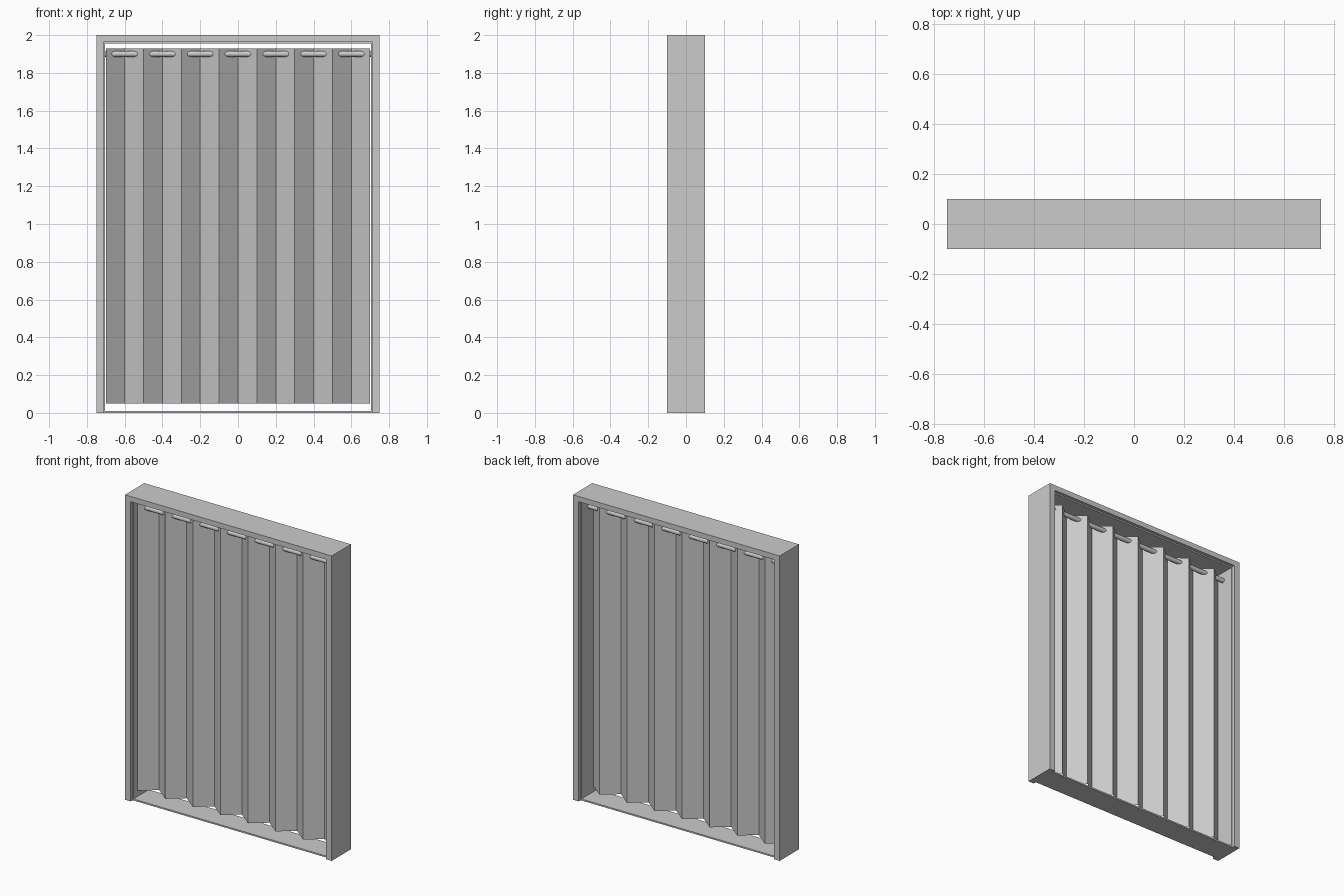
import bpy, bmesh, math

if "Cube" in bpy.data.objects:
    bpy.data.objects.remove(bpy.data.objects["Cube"])


def box(name, x0, x1, y0, y1, z0, z1):
    bpy.ops.mesh.primitive_cube_add(size=1, location=((x0 + x1) / 2, (y0 + y1) / 2, (z0 + z1) / 2))
    ob = bpy.context.object
    ob.name = name
    ob.scale = (x1 - x0, y1 - y0, z1 - z0)
    bpy.ops.object.transform_apply(location=False, rotation=False, scale=True)
    return ob


def extruded_profile(name, points, y0, y1):
    """Closed x-z outline extruded along y."""
    bm = bmesh.new()
    face = bm.faces.new([bm.verts.new((x, y0, z)) for x, z in points])
    ext = bmesh.ops.extrude_face_region(bm, geom=[face])
    verts = [g for g in ext["geom"] if isinstance(g, bmesh.types.BMVert)]
    bmesh.ops.translate(bm, verts=verts, vec=(0, y1 - y0, 0))
    bmesh.ops.recalc_face_normals(bm, faces=bm.faces)
    me = bpy.data.meshes.new(name)
    bm.to_mesh(me)
    bm.free()
    ob = bpy.data.objects.new(name, me)
    bpy.context.collection.objects.link(ob)
    return ob


def arch(outer, top_outer, inner, top_inner):
    return [(-outer, 0), (-outer, top_outer), (outer, top_outer), (outer, 0),
            (inner, 0), (inner, top_inner), (-inner, top_inner), (-inner, 0)]


# Outer frame, and the thin lining set slightly back inside it
extruded_profile("outer_frame", arch(0.75, 2.0, 0.71, 1.965), -0.1, 0.1)
extruded_profile("inner_lining", arch(0.71, 1.965, 0.703, 1.956), -0.08, 0.08)
box("sill", -0.71, 0.71, -0.08, 0.08, 0.0, 0.01)

# Curtain: one zigzag sheet, fourteen flat pleats
bm = bmesh.new()
cols = []
for i in range(15):
    x, y = -0.7 + 0.1 * i, (0.04 if i % 2 else -0.04)
    cols.append([bm.verts.new((x, y, z)) for z in (0.05, 1.93)])
for a, b in zip(cols, cols[1:]):
    bm.faces.new((a[0], b[0], b[1], a[1]))
mesh = bpy.data.meshes.new("pleated_curtain")
bm.to_mesh(mesh)
bm.free()
bpy.context.collection.objects.link(bpy.data.objects.new("pleated_curtain", mesh))

# Rod threaded through the pleats
bpy.ops.mesh.primitive_cylinder_add(vertices=16, radius=0.015, depth=1.41,
                                    location=(0, 0, 1.9), rotation=(0, math.pi / 2, 0))
bpy.context.object.name = "curtain_rod"
bpy.ops.object.shade_smooth_by_angle()
